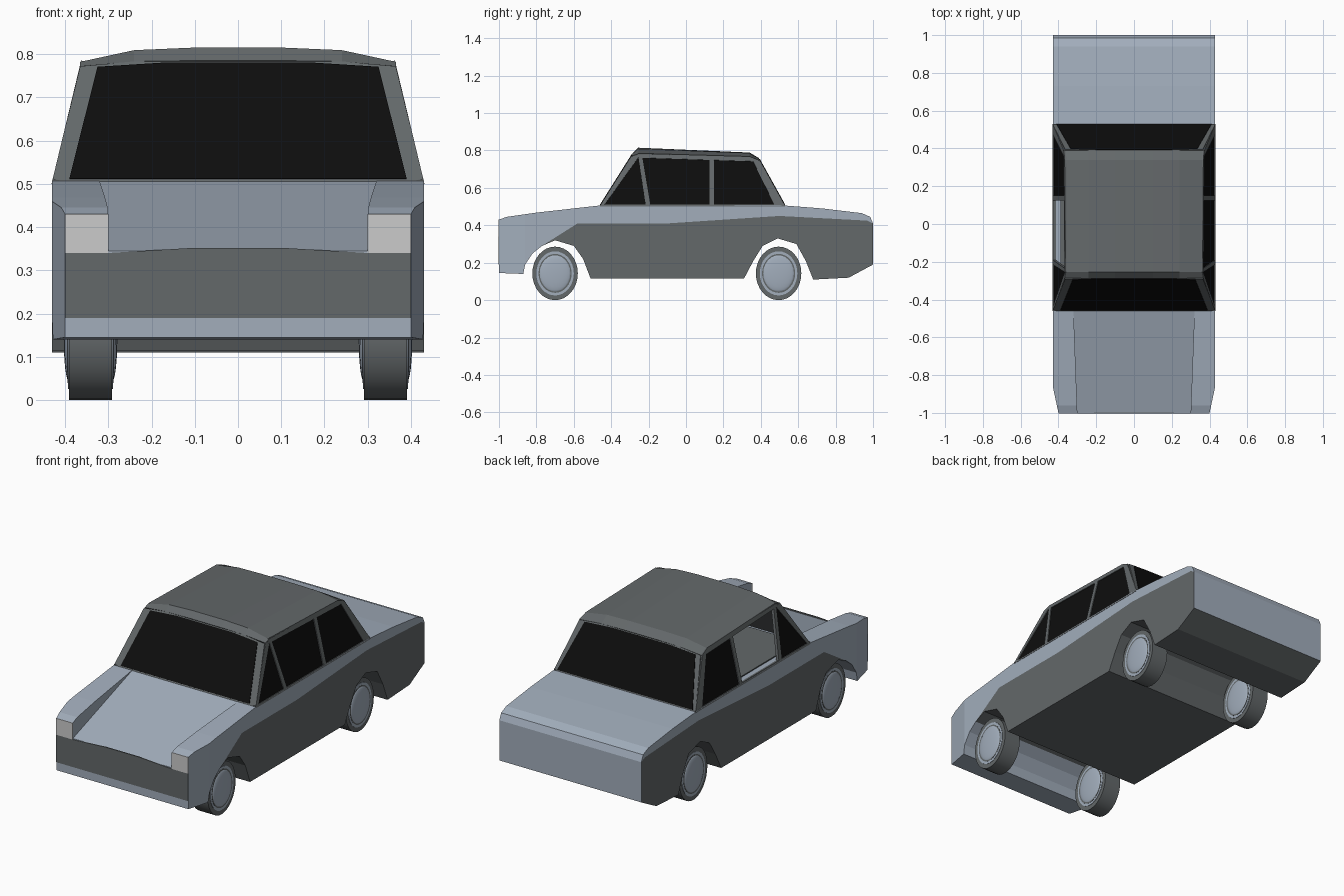
import bpy, bmesh, math
from mathutils import Vector

cube = bpy.data.objects.get("Cube")
if cube:
    bpy.data.objects.remove(cube, do_unlink=True)


def material(name, rgb):
    m = bpy.data.materials.new(name)
    m.use_nodes = True
    m.diffuse_color = (*rgb, 1)
    m.node_tree.nodes["Principled BSDF"].inputs["Base Color"].default_value = (*rgb, 1)
    return m


BLUE = material("pale_blue_paint", (.36, .42, .50))
GREY = material("dark_grey_paint", (.125, .138, .143))
BLACK = material("black_glass", (.004, .004, .004))
WHITE = material("lamp_white", (.6, .6, .6))


def finish(name, bm, *mats):
    bmesh.ops.recalc_face_normals(bm, faces=bm.faces)
    me = bpy.data.meshes.new(name)
    bm.to_mesh(me)
    bm.free()
    for m in mats:
        me.materials.append(m)
    ob = bpy.data.objects.new(name, me)
    bpy.context.collection.objects.link(ob)
    return ob


def taper(bm):
    """Narrow the nose towards the front."""
    bmesh.ops.bisect_plane(bm, geom=bm.verts[:] + bm.edges[:] + bm.faces[:],
                           plane_co=(0, -.86, 0), plane_no=(0, 1, 0))
    for v in bm.verts:
        if v.co.y < -.86 and abs(v.co.x) > .38:
            v.co.x -= math.copysign(.03 * (-.86 - v.co.y) / .14, v.co.x)


def slab(name, profile, x0, x1, *mats):
    """Extrude a (y, z) profile across the car."""
    bm = bmesh.new()
    f = bm.faces.new([bm.verts.new((x0, y, z)) for y, z in profile])
    new = bmesh.ops.extrude_face_region(bm, geom=[f])["geom"]
    bmesh.ops.translate(bm, vec=(x1 - x0, 0, 0),
                        verts=[v for v in new if isinstance(v, bmesh.types.BMVert)])
    taper(bm)
    return finish(name, bm, *mats)


def panel(name, pts, mat, lift=0, thick=.006):
    """Thin plate through the given corners, shifted away from the cabin centre."""
    pts = [Vector(p) for p in pts]
    n = (pts[1] - pts[0]).cross(pts[2] - pts[0]).normalized()
    if n.dot(pts[0] - Vector((0, .03, .6))) < 0:
        n = -n
    bm = bmesh.new()
    a = [bm.verts.new(p + n * lift) for p in pts]
    b = [bm.verts.new(p + n * (lift - thick)) for p in pts]
    bm.faces.new(a)
    bm.faces.new(b[::-1])
    for i in range(len(a)):
        j = (i + 1) % len(a)
        bm.faces.new((a[i], b[i], b[j], a[j]))
    return finish(name, bm, mat)


# Body: lower grey tub with wheel arches, and blue upper part sharing one seam
seam = [(-.77, .29), (-.58, .41), (-.1, .41), (.5, .45), (.97, .425), (1, .41)]
tub = [(-.7, .32), (-.6, .29), (-.55, .22), (-.51, .115), (.31, .115),
       (.36, .21), (.41, .29), (.49, .33), (.59, .3), (.64, .21), (.68, .11),
       (.87, .12), (1, .19)]
lower = slab("lower_body", tub + seam[::-1], -.43, .43, GREY, BLUE)
for p in lower.data.polygons:
    p.material_index = int(p.normal.y > .95 and p.center.y > .9)
top = [(.985, .445), (.94, .465), (.73, .49), (.5, .508), (-.46, .505), (-1, .345)]
slab("upper_body", [(-1, .145), (-.87, .14), (-.86, .19), (-.82, .25)] + seam + top,
     -.43, .43, BLUE)

# Nose: grille plate, raised wings and lamps
panel("grille", [(-.4, -1, .19), (.4, -1, .19), (.4, -1, .34), (.3, -1, .34),
                 (.1, -1, .352), (-.1, -1, .352), (-.3, -1, .34), (-.4, -1, .34)],
      GREY, .003)
for s, side in ((1, "left"), (-1, "right")):
    wing = slab("wing_" + side, [(-1, .335), (-1, .43), (-.96, .445), (-.8, .468),
                                 (-.46, .506), (-.46, .45), (-.8, .37)],
                s * .3, s * .43, BLUE)
    for v in wing.data.vertices:
        if abs(v.co.x) < .35:
            v.co.x = s * (.3 + .02 * (v.co.y + 1) / .54)
    panel("headlamp_" + side, [(s * .3, -1, .34), (s * .4, -1, .34),
                               (s * .4, -1, .43), (s * .3, -1, .43)], WHITE, .003)

# Roof: crowned skin
half = (.365, .24, .1)
rows = [(-.285, (.772, .783, .785)), (-.255, (.782, .809, .815)),
        (.34, (.765, .786, .789)), (.39, (.745, .757, .759))]
bm = bmesh.new()
grid = []
for y, zs in rows:
    right = [bm.verts.new((-x, y, z)) for x, z in zip(half, zs)]
    left = [bm.verts.new((x, y, z)) for x, z in zip(half, zs)]
    grid.append(right + left[::-1])
for r0, r1 in zip(grid, grid[1:]):
    for i in range(5):
        bm.faces.new((r0[i], r0[i + 1], r1[i + 1], r1[i]))
roof = finish("roof", bm, GREY)
mod = roof.modifiers.new("thickness", "SOLIDIFY")
mod.thickness = .012
mod.offset = -1


def side_points(s, pts):
    """Place (y, z) points on the leaning cabin side."""
    return [(s * (.43 - (z - .505) * .24), y, z) for y, z in pts]


# Cabin sides: frame strips and glass
frame = {
    "front_pillar": [(-.46, .505), (-.44, .505), (-.25, .77), (-.285, .772)],
    "quarter_bar": [(-.215, .505), (-.19, .505), (-.235, .77), (-.255, .77)],
    "door_pillar": [(.125, .505), (.15, .505), (.15, .765), (.125, .765)],
    "rear_pillar": [(.475, .505), (.53, .505), (.39, .745), (.355, .75)],
    "roof_rail": [(-.27, .762), (.36, .742), (.39, .748), (.34, .768), (-.255, .785)],
    "window_sill": [(-.46, .5), (.53, .5), (.53, .512), (-.46, .512)],
}
glass = {
    "quarter_window": [(-.445, .508), (-.205, .508), (-.25, .77)],
    "door_window": [(-.2, .508), (.13, .508), (.13, .765), (-.24, .77)],
    "rear_side_window": [(.145, .508), (.48, .508), (.36, .752), (.145, .763)],
}
for s, side in ((1, "left"), (-1, "right")):
    for name, pts in frame.items():
        panel(f"{name}_{side}", side_points(s, pts), GREY, 0, .016)
    for name, pts in glass.items():
        # the right door window is wound down
        if not (s < 0 and name == "door_window"):
            panel(f"{name}_{side}", side_points(s, pts), BLACK, -.004, .005)

# Windscreen and rear window, each glass plate on a grey frame
for name, y0, y1, z1, glass_w in (("windscreen", -.46, -.285, .783, (.39, .325)),
                                  ("rear_window", .53, .39, .757, (.41, .335))):
    def at(x, t):
        return (x, y0 + (y1 - y0) * t, .505 + (z1 - .505) * t)
    panel(name + "_frame", [at(-.43, 0), at(.43, 0), at(.365, .96), at(.24, 1),
                            at(-.24, 1), at(-.365, .96)], GREY)
    b, t = glass_w
    panel(name, [at(-b, .02), at(b, .02), at(t, .95), at(.17, .985),
                 at(-.17, .985), at(-t, .95)], BLACK, .003)

# Cabin floor seen through the open window
panel("cabin_floor", [(-.39, -.42, .512), (.39, -.42, .512),
                      (.39, .48, .512), (-.39, .48, .512)], GREY)


# Wheels: tyre, rim and domed hub on both faces
def disc(name, x, y, r, depth, mat):
    bpy.ops.mesh.primitive_cylinder_add(vertices=32, radius=r, depth=depth,
                                        location=(x, y, .143),
                                        rotation=(0, math.pi / 2, 0))
    dress(name, mat, (1, .85, 1))


def dress(name, mat, scale):
    ob = bpy.context.object
    ob.name = name
    bpy.ops.object.transform_apply(location=False, rotation=True, scale=True)
    ob.scale = scale
    bpy.ops.object.transform_apply(location=False, rotation=False, scale=True)
    ob.data.materials.append(mat)
    bpy.ops.object.shade_smooth_by_angle(angle=math.radians(40))


for end, y in (("front", -.7), ("rear", .495)):
    for s, side in ((1, "left"), (-1, "right")):
        tag = f"{end}_{side}"
        disc("tyre_" + tag, s * .341, y, .143, .1, GREY)
        disc("rim_" + tag, s * .341, y, .118, .104, BLUE)
        disc("rim_groove_" + tag, s * .341, y, .104, .106, GREY)
        for face in (-1, 1):
            bpy.ops.mesh.primitive_uv_sphere_add(segments=24, ring_count=12, radius=.1,
                                                 location=(s * .341 + face * .05, y, .143))
            dress("hub_" + tag, BLUE, (.12, .85, 1))
